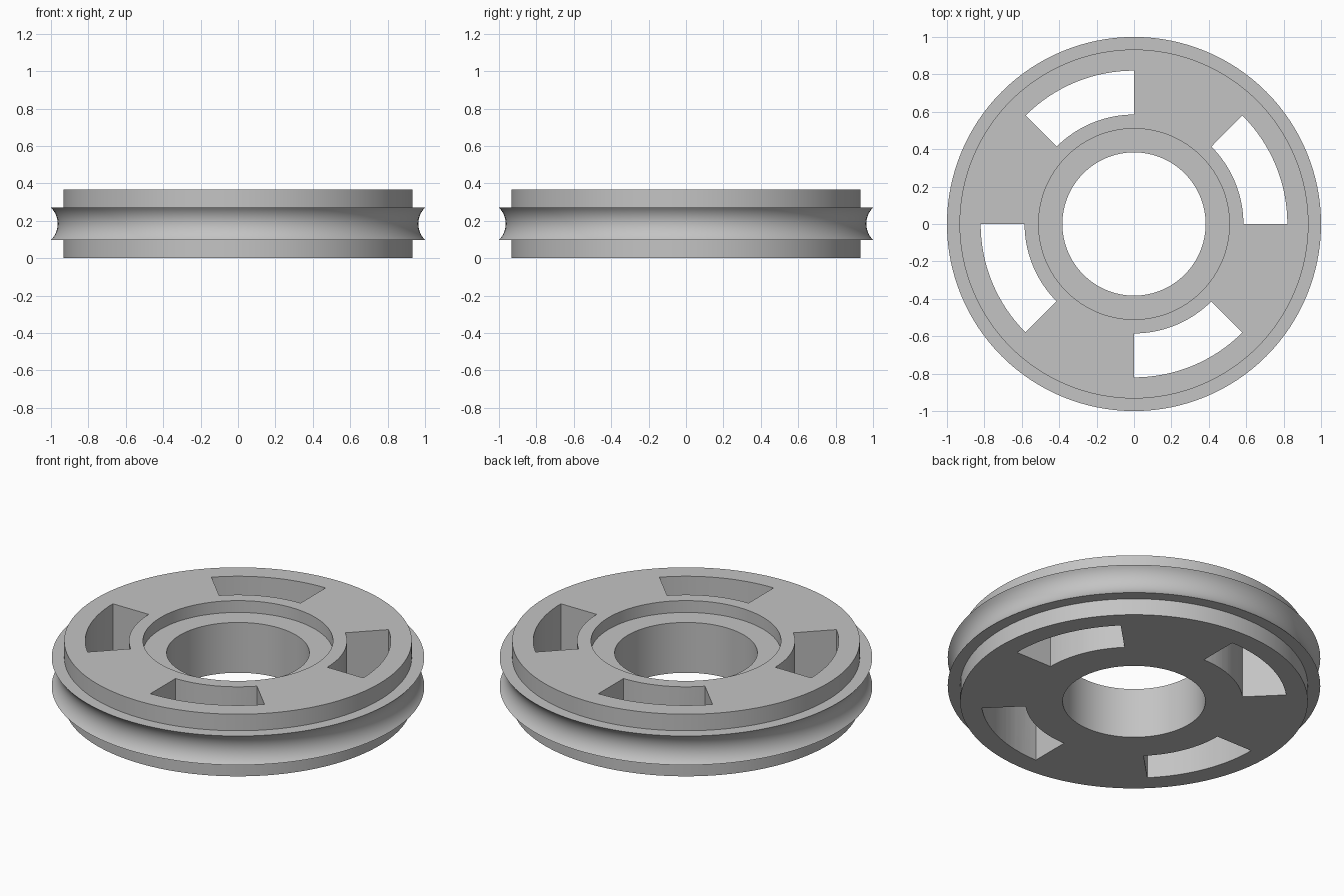
import bpy, bmesh, math
from mathutils import Matrix, Vector

SEGMENTS = 128
HEIGHT = 0.368
BORE_R, RECESS_R, RECESS_Z = 0.383, 0.51, 0.298
HUB_R, RIM_R = 0.933, 1.0
GROOVE_LOW, GROOVE_HIGH, GROOVE_DEPTH = 0.098, 0.27, 0.036
SLOT_IN, SLOT_OUT = 0.585, 0.82

cube = bpy.data.objects.get("Cube")
if cube:
    bpy.data.objects.remove(cube, do_unlink=True)

grey = bpy.data.materials.new("plain grey")
grey.use_nodes = True
colour = (0.55, 0.55, 0.55, 1)
grey.diffuse_color = colour
grey.node_tree.nodes["Principled BSDF"].inputs["Base Color"].default_value = colour


def make_object(name, bm):
    bmesh.ops.recalc_face_normals(bm, faces=bm.faces)
    mesh = bpy.data.meshes.new(name)
    bm.to_mesh(mesh)
    bm.free()
    mesh.materials.append(grey)
    obj = bpy.data.objects.new(name, mesh)
    bpy.context.collection.objects.link(obj)
    return obj


def lathe(name, profile):
    """Turn a closed (radius, z) profile around the z axis."""
    bm = bmesh.new()
    rings = []
    for i in range(SEGMENTS):
        a = math.tau * i / SEGMENTS
        rings.append([bm.verts.new((r * math.cos(a), r * math.sin(a), z)) for r, z in profile])
    count = len(profile)
    for i, ring in enumerate(rings):
        after = rings[(i + 1) % SEGMENTS]
        for j in range(count):
            k = (j + 1) % count
            bm.faces.new((ring[j], after[j], after[k], ring[k]))
    return make_object(name, bm)


def groove_arc(steps=14):
    """Concave circular arc across the outer rim, from bottom to top."""
    half = (GROOVE_HIGH - GROOVE_LOW) / 2
    middle = GROOVE_LOW + half
    radius = (half ** 2 + GROOVE_DEPTH ** 2) / (2 * GROOVE_DEPTH)
    centre = RIM_R - GROOVE_DEPTH + radius
    sweep = math.asin(half / radius)
    angles = [sweep * (2 * i / steps - 1) for i in range(steps + 1)]
    return [(centre - radius * math.cos(a), middle + radius * math.sin(a)) for a in angles]


def slot_cutters(steps=16):
    """Four curved slots, each an eighth of a turn wide."""
    bm = bmesh.new()
    angles = [math.pi / 4 * i / steps for i in range(steps + 1)]
    outline = [(SLOT_OUT, a) for a in angles] + [(SLOT_IN, a) for a in reversed(angles)]
    for quarter in range(4):
        turn = math.pi / 2 * quarter
        verts = [bm.verts.new((r * math.cos(a + turn), r * math.sin(a + turn), -0.1))
                 for r, a in outline]
        base = bm.faces.new(verts)
        extruded = bmesh.ops.extrude_face_region(bm, geom=[base])
        top = [v for v in extruded["geom"] if isinstance(v, bmesh.types.BMVert)]
        bmesh.ops.translate(bm, verts=top, vec=(0, 0, HEIGHT + 0.2))
    cutter = make_object("slot_cutters", bm)
    cutter.hide_render = True
    return cutter


# Wheel body with bore, recess, stepped faces and grooved rim
wheel = lathe("grooved_wheel", [
    (BORE_R, 0), (HUB_R, 0), (HUB_R, GROOVE_LOW),
    *groove_arc(),
    (HUB_R, GROOVE_HIGH), (HUB_R, HEIGHT), (RECESS_R, HEIGHT),
    (RECESS_R, RECESS_Z), (BORE_R, RECESS_Z),
])

# Through slots
cutter = slot_cutters()
cut = wheel.modifiers.new("slots", "BOOLEAN")
cut.operation = "DIFFERENCE"
cut.solver = "EXACT"
cut.object = cutter

bpy.ops.object.select_all(action="DESELECT")
wheel.select_set(True)
bpy.context.view_layer.objects.active = wheel
bpy.ops.object.modifier_apply(modifier=cut.name)
bpy.data.objects.remove(cutter, do_unlink=True)
bpy.ops.object.shade_smooth_by_angle(angle=math.radians(30))
